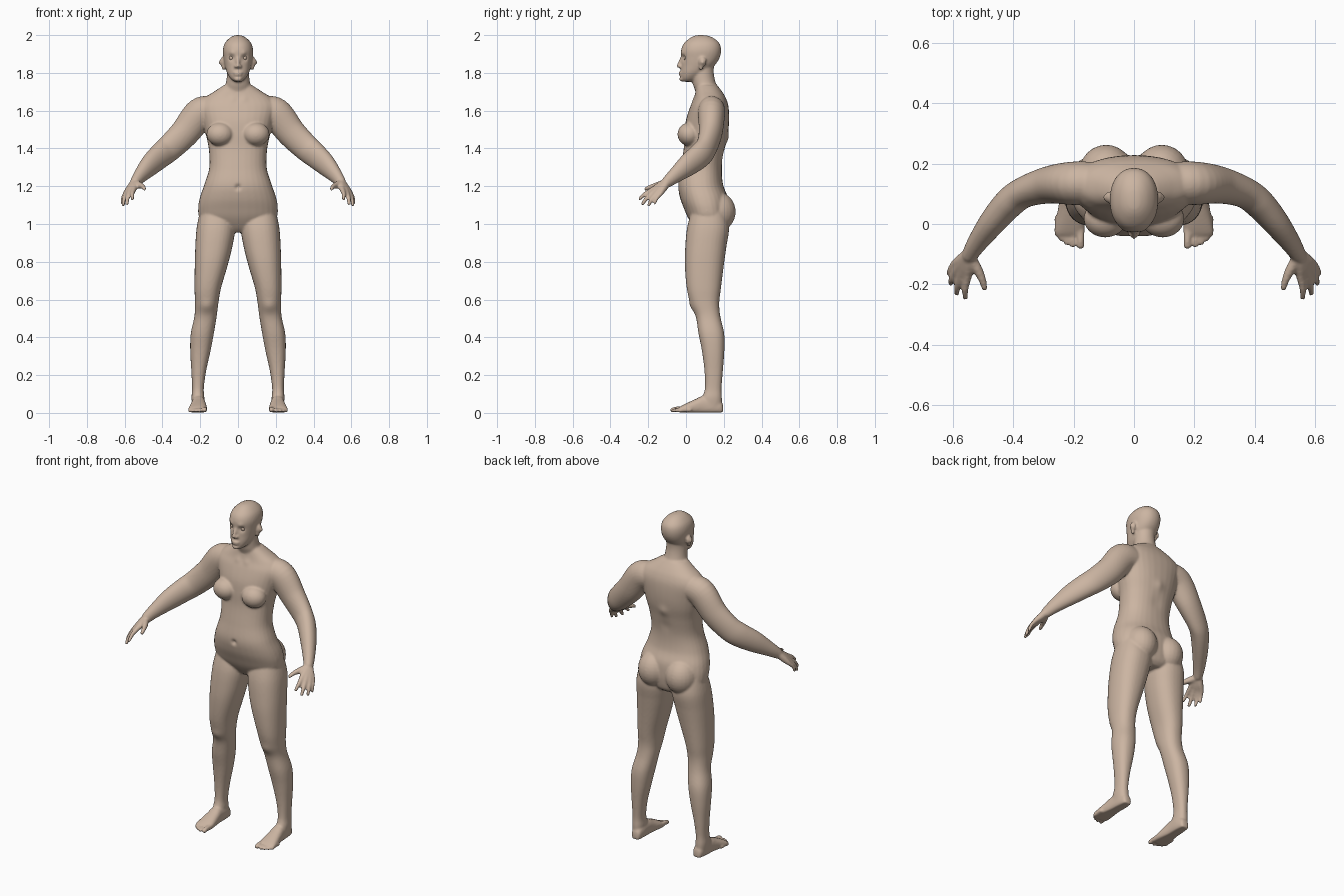
import bpy, bmesh, math
from mathutils import Vector, Matrix

bm = bmesh.new()
SEG = 32

def smooth_rows(rows, n=6):
    """Catmull-Rom interpolation of parameter rows."""
    rows = [Vector(r) for r in rows]
    out = []
    for i in range(len(rows) - 1):
        p0, p1, p2 = rows[max(i - 1, 0)], rows[i], rows[i + 1]
        p3 = rows[min(i + 2, len(rows) - 1)]
        for k in range(n):
            t = k / n
            out.append(0.5 * (2 * p1 + (p2 - p0) * t + (2 * p0 - 5 * p1 + 4 * p2 - p3) * t * t
                              + (3 * p1 - p0 - 3 * p2 + p3) * t ** 3))
    return out + [rows[-1]]

def skin(rings):
    """Closed skin over a list of point rings."""
    vs = [[bm.verts.new(p) for p in r] for r in rings]
    n = len(vs[0])
    for a, b in zip(vs, vs[1:]):
        for i in range(n):
            bm.faces.new((a[i], a[(i + 1) % n], b[(i + 1) % n], b[i]))
    bm.faces.new(vs[0])
    bm.faces.new(vs[-1])

def loop(e=1.0, n=SEG):
    for i in range(n):
        c, s = math.cos(2 * math.pi * i / n), math.sin(2 * math.pi * i / n)
        yield math.copysign(abs(c) ** e, c), math.copysign(abs(s) ** e, s)

def column(rows, side=1, e=0.88):
    """Upright loft, rows are z, centre x, half width, front y, back y."""
    skin([[(side * (cx + w * c), (f + b) / 2 + (b - f) / 2 * s, z) for c, s in loop(e)]
          for z, cx, w, f, b in smooth_rows(rows)])

def limb(rows, side=1, n=6, segs=20):
    """Tube with round ends, rows are x, y, z, upright radius, sideways radius."""
    pts = smooth_rows(rows, n)
    rings = []
    for i, p in enumerate(pts):
        t = (pts[min(i + 1, len(pts) - 1)] - pts[max(i - 1, 0)])
        t = Vector(t[:3]).normalized()
        across = t.cross(Vector((0, 0, 1))).normalized()
        up = across.cross(t)
        end = -1 if i == 0 else 1 if i == len(pts) - 1 else 0
        angs = [0] if not end else [k * math.pi / 10 for k in range(5)]
        for a in (reversed(angs) if end < 0 else angs):
            c = Vector(p[:3]) + t * end * math.sin(a) * p[4]
            q = [c + (up * p[3] * v + across * p[4] * u) * math.cos(a) for u, v in loop(1, segs)]
            rings.append([(side * v.x, v.y, v.z) for v in q])
    skin(rings)

def ball(c, r, side=1):
    m = Matrix.Translation((side * c[0], c[1], c[2])) @ Matrix.Diagonal((*r, 1))
    bmesh.ops.create_uvsphere(bm, u_segments=24, v_segments=16, radius=1, matrix=m)

# torso
column([(.955, 0, .06, .07, .19), (.98, 0, .13, .045, .215), (1.03, 0, .20, .012, .226),
        (1.08, 0, .211, -.01, .228), (1.14, 0, .202, -.032, .222), (1.21, 0, .178, -.042, .196),
        (1.30, 0, .152, -.028, .190), (1.40, 0, .155, -.012, .205), (1.48, 0, .172, -.008, .222),
        (1.55, 0, .188, .0, .228), (1.62, 0, .205, .022, .225), (1.665, 0, .18, .042, .212),
        (1.70, 0, .128, .05, .192), (1.735, 0, .075, .055, .165)])
# neck
column([(1.64, 0, .11, .06, .20), (1.70, 0, .08, .05, .18), (1.745, 0, .064, .035, .158),
        (1.80, 0, .058, .03, .147), (1.85, 0, .055, .04, .15)], e=1)
# head
column([(1.753, 0, .018, -.015, .03), (1.768, 0, .038, -.026, .06), (1.80, 0, .058, -.028, .105),
        (1.84, 0, .070, -.025, .152), (1.88, 0, .077, -.026, .178), (1.92, 0, .080, -.026, .186),
        (1.955, 0, .071, -.012, .178), (1.982, 0, .048, .018, .15), (1.996, 0, .024, .045, .118),
        (2.0, 0, .006, .07, .09)], e=.92)
# nose, lips, chin
limb([(0, -.022, 1.885, .006, .008), (0, -.032, 1.86, .008, .009), (0, -.040, 1.837, .010, .011)])
ball((0, -.022, 1.768), (.022, .014, .014))
ball((0, -.029, 1.801), (.023, .010, .006))
ball((0, -.028, 1.789), (.020, .010, .007))

for s in (1, -1):
    ball((.012, -.031, 1.834), (.009, .010, .008), s)
    # ears
    ball((.082, .088, 1.858), (.012, .021, .026), s)
    ball((.077, .080, 1.832), (.010, .012, .018), s)
    # breasts and buttocks
    ball((.095, .018, 1.475), (.072, .063, .062), s)
    ball((.092, .165, 1.065), (.092, .098, .105), s)
    # arms
    limb([(.13, .135, 1.60, .075, .07), (.20, .135, 1.585, .084, .072), (.28, .13, 1.485, .078, .062),
          (.36, .107, 1.405, .072, .052), (.41, .073, 1.363, .069, .051), (.466, .010, 1.312, .060, .045),
          (.518, -.06, 1.255, .041, .034), (.543, -.10, 1.222, .031, .027)], s, segs=28)
    # palms and fingers: knuckle, tip, thickness
    for k, t, r in [((.552, -.175, 1.183), (.560, -.252, 1.128), .0115),
                    ((.573, -.170, 1.170), (.589, -.236, 1.100), .0118),
                    ((.590, -.155, 1.162), (.609, -.202, 1.094), .0112),
                    ((.598, -.135, 1.160), (.615, -.168, 1.105), .0100)]:
        w, k, t = Vector((.545, -.10, 1.222)), Vector(k), Vector(t)
        w = w.lerp(k, .15)
        m = k.lerp(t, .5) + Vector((.004, -.004, .003))
        limb([(*w, .022, .022), (*w.lerp(k, .55), .019, .018), (*k, r * 1.25, r * 1.25),
              (*m, r, r), (*k.lerp(t, .9), r * .8, r * .8)], s, 4, 14)
    limb([(.545, -.11, 1.215, .022, .02), (.519, -.15, 1.205, .018, .017),
          (.503, -.185, 1.197, .013, .013), (.495, -.213, 1.186, .010, .010)], s, 4, 14)
    # legs
    column([(1.07, .115, .085, .03, .21), (.98, .117, .102, .006, .228), (.88, .128, .098, -.004, .214),
            (.78, .142, .087, -.006, .200), (.66, .160, .070, .004, .185), (.58, .166, .062, .024, .176),
            (.51, .172, .059, .052, .182), (.42, .189, .061, .066, .202), (.33, .199, .054, .084, .203),
            (.22, .208, .039, .098, .195), (.13, .212, .031, .100, .188), (.08, .212, .034, .085, .190),
            (.03, .210, .032, .07, .19)], s)
    # feet: y, centre x, half width, height
    skin([[(s * (cx + w * c), y, max(.003, h * .45 + h * .55 * v)) for c, v in loop(.85)]
          for y, cx, w, h in smooth_rows([(.197, .206, .012, .035), (.188, .206, .026, .06),
              (.15, .207, .034, .085), (.09, .209, .037, .090), (.05, .210, .042, .073),
              (.0, .212, .049, .05), (-.03, .214, .050, .034), (-.042, .213, .044, .024)])])
    # toes
    for i, (x, y) in enumerate([(.177, -.070), (.203, -.070), (.223, -.062), (.241, -.050), (.256, -.034)]):
        r = .014 if i == 0 else .0105 - i * .0004
        limb([(x, y + .055, r + .006, r * 1.1, r), (x, y + .022, r + .006, r, r * .9),
              (x, y, r + .002, r * .95, r)], s, 4, 14)

bmesh.ops.recalc_face_normals(bm, faces=bm.faces)
mesh = bpy.data.meshes.new("body")
bm.to_mesh(mesh)
bm.free()
body = bpy.data.objects.new("body", mesh)
bpy.context.collection.objects.link(body)

# fuse the parts into one skin
rem = body.modifiers.new("fuse", 'REMESH')
rem.mode, rem.voxel_size = 'VOXEL', .0062
smo = body.modifiers.new("soften", 'SMOOTH')
smo.factor, smo.iterations = .5, 5
dg = bpy.context.evaluated_depsgraph_get()
fused = bpy.data.meshes.new_from_object(body.evaluated_get(dg))
body.modifiers.clear()
body.data = fused

# sculpted dents and bulges: centre, radius, push (mirrored)
dents = [((.034, -.016, 1.880), .017, (0, .012, 0)), ((.034, -.020, 1.903), .014, (0, -.005, 0)),
         ((.095, .088, 1.855), .012, (-.008, 0, 0)), ((0, -.04, 1.195), .014, (0, .012, 0)),
         ((0, .225, 1.45), .030, (0, .008, 0)), ((0, .222, 1.35), .035, (0, -.006, 0)),
         ((.03, .04, 1.66), .02, (0, -.004, 0)), ((.165, .02, .56), .035, (0, -.008, 0))]
for v in fused.vertices:
    for c, r, push in dents:
        d2 = (abs(v.co.x) - c[0]) ** 2 + (v.co.y - c[1]) ** 2 + (v.co.z - c[2]) ** 2
        if d2 < 9 * r * r:
            g = math.exp(-d2 / (r * r))
            v.co += Vector((math.copysign(push[0], v.co.x), push[1], push[2])) * g
    v.co.z = max(v.co.z, 0)

# eyes
objs = [body]
for s, name in ((1, "left_eye"), (-1, "right_eye")):
    bpy.ops.mesh.primitive_uv_sphere_add(segments=20, ring_count=12, radius=.0135,
                                         location=(s * .034, .002, 1.879))
    bpy.context.object.name = name
    objs.append(bpy.context.object)

mat = bpy.data.materials.new("skin")
mat.diffuse_color = (.60, .46, .36, 1)
for o in objs:
    o.data.materials.clear()
    o.data.materials.append(mat)
    for p in o.data.polygons:
        p.use_smooth = True
